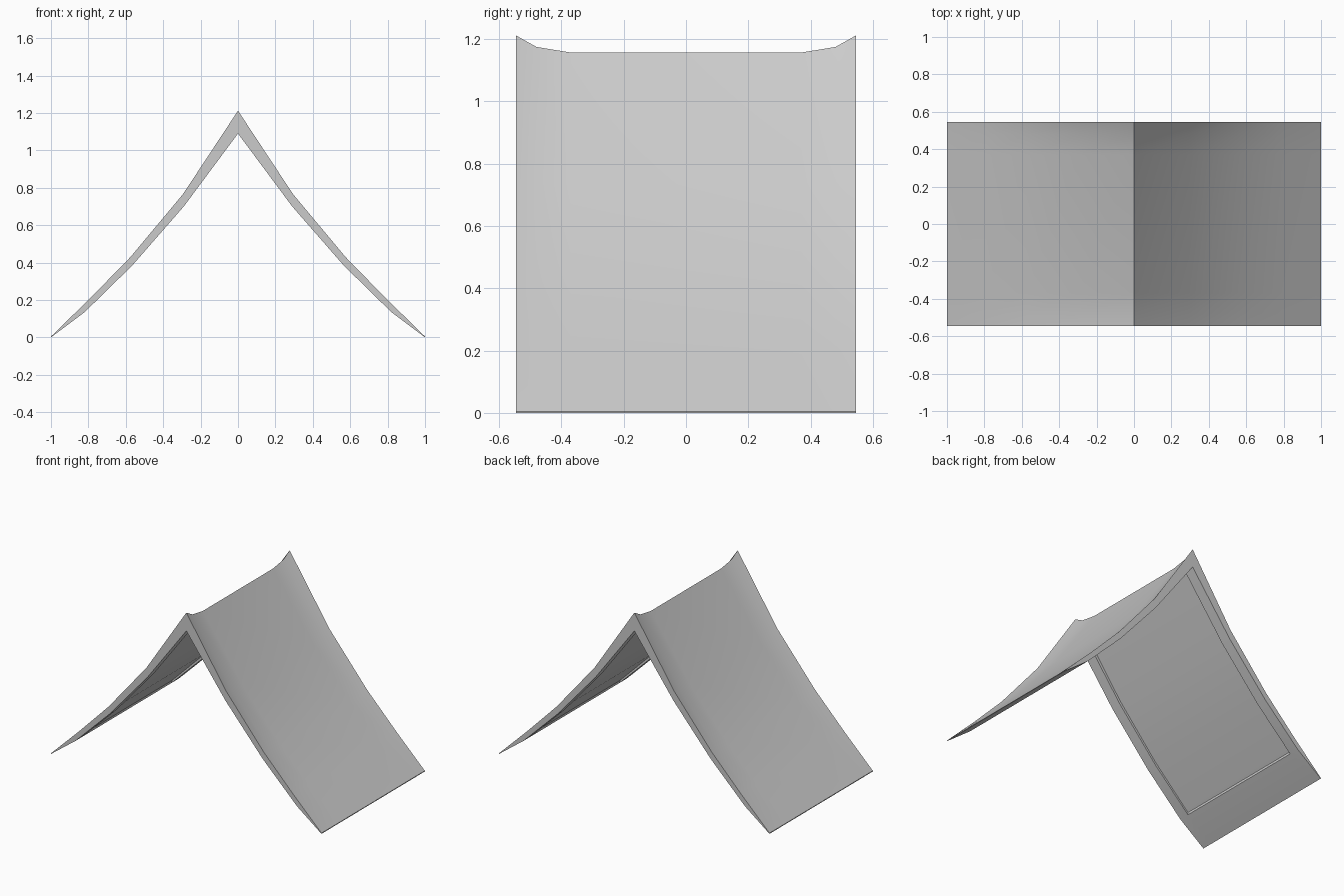
import bpy, bmesh, math

if "Cube" in bpy.data.objects:
    bpy.data.objects.remove(bpy.data.objects["Cube"])

# half profiles from ridge to eave: (x, z)
OUTER = [(0, 1.212), (0.295, 0.765), (0.575, 0.43), (0.79, 0.21), (1.0, 0.005)]
INNER = [(0, 1.09), (0.29, 0.70), (0.565, 0.385), (0.82, 0.135), (1.0, 0.0)]
SAG = [1.0, 0.55, 0.3, 0.15, 0.0]
END = 0.546
RIM = 0.475


def mirrored(half):
    return [(-x, z) for x, z in half[:0:-1]] + half


def sheet(bm, rows, flip=False):
    """Skin a list of equally long point rows; return the vertex rows."""
    grid = [[bm.verts.new(p) for p in row] for row in rows]
    for a, b in zip(grid, grid[1:]):
        for i in range(len(a) - 1):
            quad = [a[i], a[i + 1], b[i + 1], b[i]]
            bm.faces.new(quad[::-1] if flip else quad)
    return grid


def row(profile, y):
    return [(x, y, z) for x, z in mirrored(profile)]


bm = bmesh.new()

# top surface, flaring upward at both gable ends
top_rows = []
for y, drop in [(-END, 0), (-0.48, 0.037), (-0.37, 0.055),
                (0.37, 0.055), (0.48, 0.037), (END, 0)]:
    top_rows.append(row([(x, z - drop * s) for (x, z), s in zip(OUTER, SAG)], y))
sheet(bm, top_rows)

# gable end faces
for y, flip in [(-END, False), (END, True)]:
    sheet(bm, [row(INNER, y), row(OUTER, y)], flip)

# underside rim strips along the gables and the eaves
for y0, y1 in [(-END, -RIM), (RIM, END)]:
    sheet(bm, [row(INNER, y0), row(INNER, y1)], True)
for s in (-1, 1):
    eave = [[(s * x, y, z) for x, z in INNER[3:]] for y in (-RIM, RIM)]
    sheet(bm, eave, s > 0)
    edge = [[(s, y, z) for y in (-END, END)] for z in (0.0, 0.005)]
    sheet(bm, edge, s < 0)

# shallow recessed panel under the slopes
rim = INNER[:4]
deep = [(x, z + d) for (x, z), d in zip(rim, (0.035, 0.025, 0.02, 0.015))]
sheet(bm, [row(deep, -RIM), row(deep, RIM)], True)
for y, flip in [(-RIM, True), (RIM, False)]:
    sheet(bm, [row(rim, y), row(deep, y)], flip)
for s in (-1, 1):
    x = s * rim[-1][0]
    sheet(bm, [[(x, y, z) for y in (-RIM, RIM)] for z in (rim[-1][1], deep[-1][1])], s > 0)

bmesh.ops.remove_doubles(bm, verts=bm.verts[:], dist=0.0005)
bmesh.ops.recalc_face_normals(bm, faces=bm.faces[:])
mesh = bpy.data.meshes.new("roof")
bm.to_mesh(mesh)
bm.free()
roof = bpy.data.objects.new("roof", mesh)
bpy.context.collection.objects.link(roof)
bpy.context.view_layer.objects.active = roof
roof.select_set(True)
bpy.ops.object.shade_smooth_by_angle(angle=math.radians(30))
